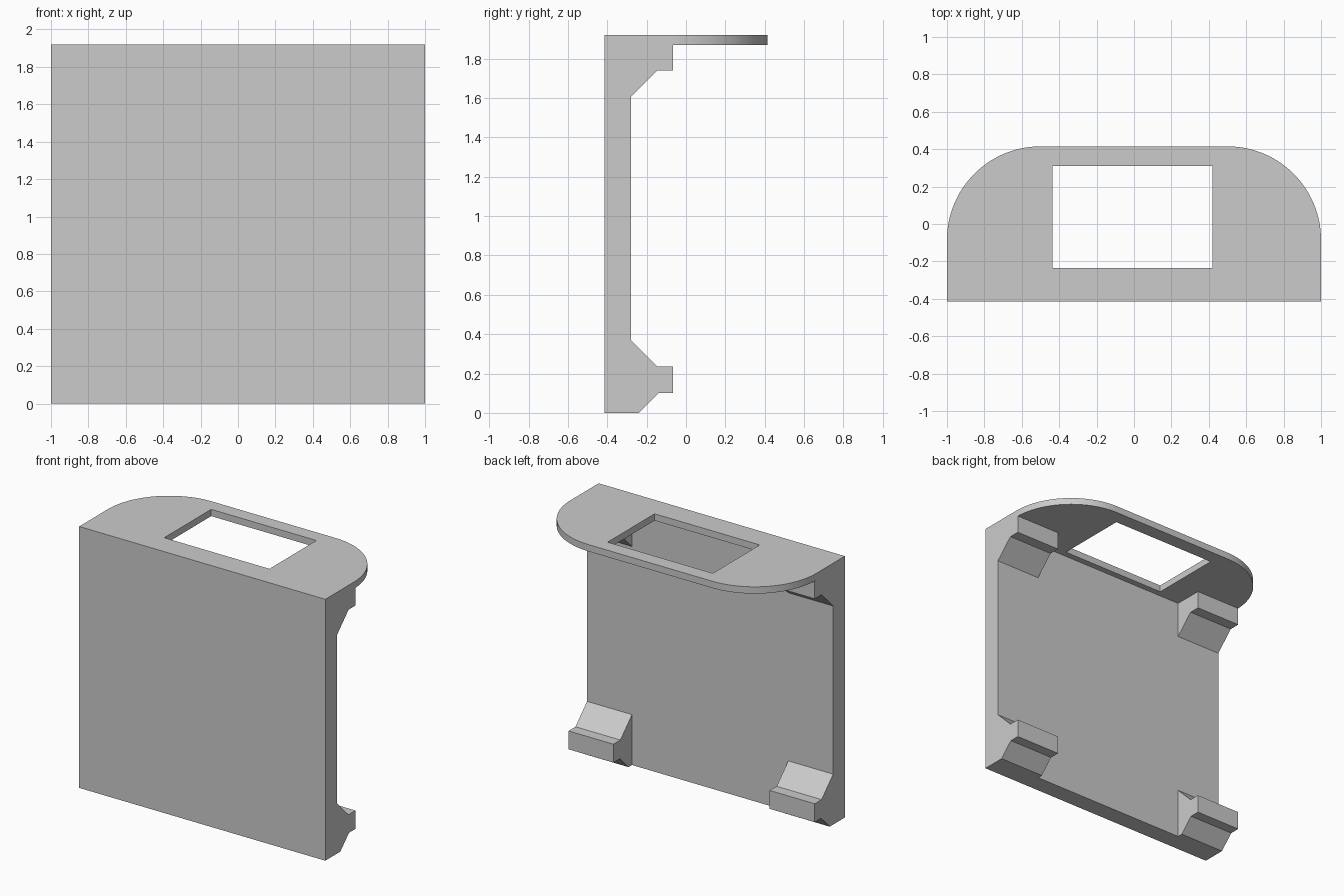
import bpy, bmesh
from math import sin, cos, pi
from mathutils import Vector

cube = bpy.data.objects.get("Cube")
if cube:
    bpy.data.objects.remove(cube, do_unlink=True)

grey = bpy.data.materials.new("plain grey")
grey.use_nodes = True
grey.diffuse_color = (0.6, 0.6, 0.6, 1)
grey.node_tree.nodes["Principled BSDF"].inputs["Base Color"].default_value = (0.6, 0.6, 0.6, 1)


def prism(name, loops, offset):
    """Fill closed loops (later ones are holes) and extrude them by offset."""
    bm = bmesh.new()
    edges = []
    for loop in loops:
        verts = [bm.verts.new(p) for p in loop]
        edges += [bm.edges.new((a, b)) for a, b in zip(verts, verts[1:] + verts[:1])]
    bmesh.ops.triangle_fill(bm, edges=edges, use_beauty=True)
    result = bmesh.ops.extrude_face_region(bm, geom=bm.faces[:], use_keep_orig=True)
    moved = [g for g in result["geom"] if isinstance(g, bmesh.types.BMVert)]
    bmesh.ops.translate(bm, verts=moved, vec=Vector(offset))
    bmesh.ops.recalc_face_normals(bm, faces=bm.faces[:])
    # merge the flat triangles where possible
    bmesh.ops.dissolve_limit(bm, angle_limit=0.001, verts=[], edges=bm.edges[:])
    mesh = bpy.data.meshes.new(name)
    bm.to_mesh(mesh)
    bm.free()
    mesh.materials.append(grey)
    obj = bpy.data.objects.new(name, mesh)
    bpy.context.collection.objects.link(obj)
    return obj


FRONT, INNER, BACK = -0.415, -0.28, 0.415
SHELF_Z, TOP = 1.87, 1.92

# Upright front panel
prism("front_panel", [[(-1, FRONT, 0), (1, FRONT, 0), (1, INNER, 0), (-1, INNER, 0)]],
      (0, 0, SHELF_Z))

# Top shelf with rounded back corners and a rectangular opening
R, STEPS = 0.5, 32
arc = [(R * cos(i * pi / 2 / STEPS), R * sin(i * pi / 2 / STEPS)) for i in range(STEPS + 1)]
right = [(1 - R + x, BACK - R + y, SHELF_Z) for x, y in arc]
left = [(-x, y, z) for x, y, z in reversed(right)]
outline = [(-1, FRONT, SHELF_Z), (1, FRONT, SHELF_Z)] + right + left
opening = [(x, y, SHELF_Z) for x, y in
           ((-0.435, -0.235), (0.42, -0.235), (0.42, 0.31), (-0.435, 0.31))]
shelf = prism("top_shelf", [outline, opening], (0, 0, TOP - SHELF_Z))
bpy.context.view_layer.objects.active = shelf
shelf.select_set(True)
bpy.ops.object.shade_smooth_by_angle(angle=0.5)
shelf.select_set(False)

# Corner clips: side profiles (y, z) extruded along x at both sides
WIDTH = 0.365
lower = [(INNER, 0), (-0.24, 0), (-0.14, 0.1), (-0.065, 0.1),
         (-0.065, 0.235), (-0.145, 0.235), (INNER, 0.37)]
upper = [(INNER, 1.605), (-0.145, 1.74), (-0.065, 1.74), (-0.065, SHELF_Z), (INNER, SHELF_Z)]
for label, profile in (("lower", lower), ("upper", upper)):
    for side, sign in (("left", 1), ("right", -1)):
        prism(f"{label}_{side}_clip", [[(sign, y, z) for y, z in profile]],
              (-sign * WIDTH, 0, 0))
